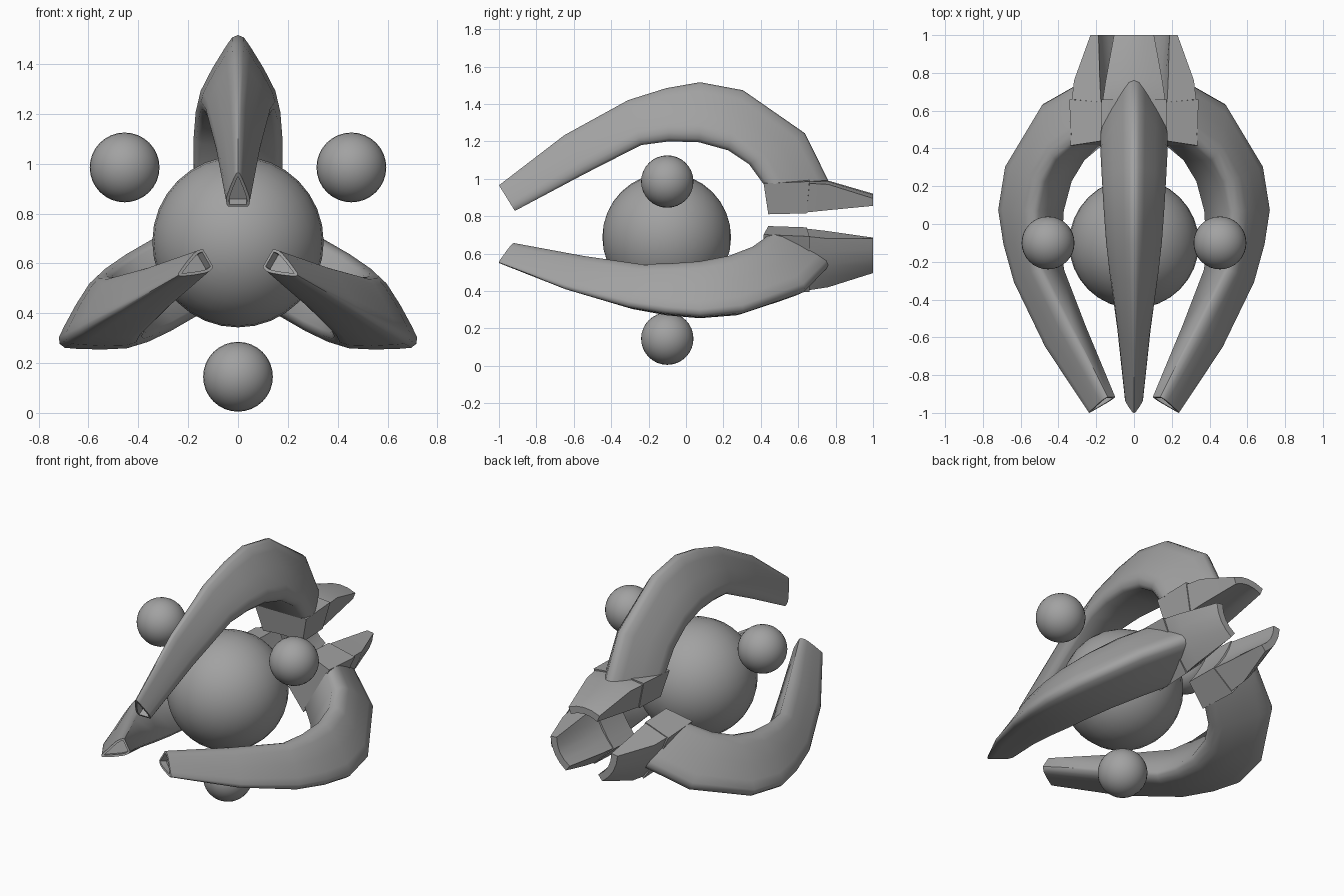
import bpy, bmesh, math
from mathutils import Matrix, Vector

if "Cube" in bpy.data.objects:
    bpy.data.objects.remove(bpy.data.objects["Cube"])

CZ = 0.69  # height of the axis the three arms are arranged around

grey = bpy.data.materials.new("mid grey")
grey.diffuse_color = (0.36, 0.36, 0.36, 1)
grey.use_nodes = True
grey.node_tree.nodes["Principled BSDF"].inputs["Base Color"].default_value = grey.diffuse_color


def finish(bm, name, angle=35):
    bmesh.ops.recalc_face_normals(bm, faces=bm.faces)
    me = bpy.data.meshes.new(name)
    bm.to_mesh(me)
    bm.free()
    me.materials.append(grey)
    ob = bpy.data.objects.new(name, me)
    bpy.context.collection.objects.link(ob)
    bpy.ops.object.select_all(action='DESELECT')
    ob.select_set(True)
    bpy.context.view_layer.objects.active = ob
    bpy.ops.object.shade_smooth_by_angle(angle=math.radians(angle))
    return ob


def loft(rings):
    """Skin closed rings of points; returns the bmesh and the first cap."""
    bm = bmesh.new()
    vs = [[bm.verts.new(p) for p in r] for r in rings]
    n = len(vs[0])
    for a, b in zip(vs, vs[1:]):
        for i in range(n):
            j = (i + 1) % n
            bm.faces.new((a[i], a[j], b[j], b[i]))
    cap = bm.faces.new(vs[0])
    bm.faces.new(vs[-1][::-1])
    return bm, cap


def sphere(name, loc, r):
    bm = bmesh.new()
    mat = Matrix.Translation(loc) @ Matrix.Rotation(math.pi / 2, 4, 'X')
    bmesh.ops.create_uvsphere(bm, u_segments=32, v_segments=16, radius=r, matrix=mat)
    finish(bm, name)


# Rounded triangular arm section: (side, inner to outer)
HALF = [(0.15, 0.97), (0.33, 0.84), (0.65, 0.58), (0.94, 0.3),
        (1.0, 0.17), (0.94, 0.06), (0.82, 0)]
SECTION = [(0, 1)] + HALF + [(-u, t) for u, t in reversed(HALF)]

# Arm stations: outer y, z, inner y, z, half width
STATIONS = [(-1.0, 0.965, -0.915, 0.828, 0.048),
            (-0.65, 1.233, -0.54, 1.027, 0.088),
            (-0.31, 1.42, -0.24, 1.18, 0.13),
            (-0.107, 1.484, -0.09, 1.20, 0.148),
            (0.075, 1.516, 0.07, 1.195, 0.16),
            (0.305, 1.473, 0.225, 1.152, 0.17),
            (0.636, 1.243, 0.337, 1.078, 0.178),
            (0.76, 0.992, 0.417, 0.968, 0.178)]


def arm():
    rings = []
    for oy, oz, iy, iz, w in STATIONS:
        rings.append([(u * w, iy + (oy - iy) * t, iz + (oz - iz) * t) for u, t in SECTION])
    bm, cap = loft(rings)
    # hollow triangular tip
    bmesh.ops.recalc_face_normals(bm, faces=bm.faces)
    n = cap.normal.copy()
    bmesh.ops.inset_region(bm, faces=[cap], thickness=0.012)
    res = bmesh.ops.extrude_discrete_faces(bm, faces=[cap])
    bmesh.ops.translate(bm, verts=res['faces'][0].verts, vec=-n * 0.04)
    return bm


def arched(y_out, y_in, top, bottom, w_out, w_in, arch):
    """Arched slab section, outer edge then inner edge."""
    us = (-1, -0.5, 0, 0.5, 1)
    out = [(u * w_out, y_out, top - arch * u * u) for u in us]
    inn = [(u * w_in, y_in, bottom + arch * (1 - u * u)) for u in reversed(us)]
    return out + inn


def cuff():
    return loft([arched(0.415, 0.44, 0.985, 0.81, 0.178, 0.135, 0.01),
                 arched(0.66, 0.645, 0.995, 0.815, 0.172, 0.13, 0.01)])[0]


def claw():
    return loft([arched(0.66, 0.645, 0.99, 0.82, 0.165, 0.125, 0.015),
                 arched(0.76, 0.74, 0.99, 0.83, 0.15, 0.118, 0.02),
                 arched(1.0, 1.0, 0.92, 0.855, 0.106, 0.09, 0.025)])[0]


# Three arms with cuffs and claws around the axis
for k, side in enumerate(("top", "right", "left")):
    turn = (Matrix.Translation((0, 0, CZ)) @ Matrix.Rotation(math.radians(120 * k), 4, 'Y')
            @ Matrix.Translation((0, 0, -CZ)))
    for part, make, angle in (("arm", arm, 50), ("cuff", cuff, 25), ("claw", claw, 25)):
        bm = make()
        bm.transform(turn)
        finish(bm, f"{side}_{part}", angle)

# Core and the three orbiting balls between the arms
sphere("core", (0, -0.103, 0.687), 0.344)
sphere("lower_ball", (0, -0.1, 0.145), 0.14)
for s, side in ((1, "right"), (-1, "left")):
    sphere(f"{side}_ball", (s * 0.455, -0.1, 0.985), 0.14)
